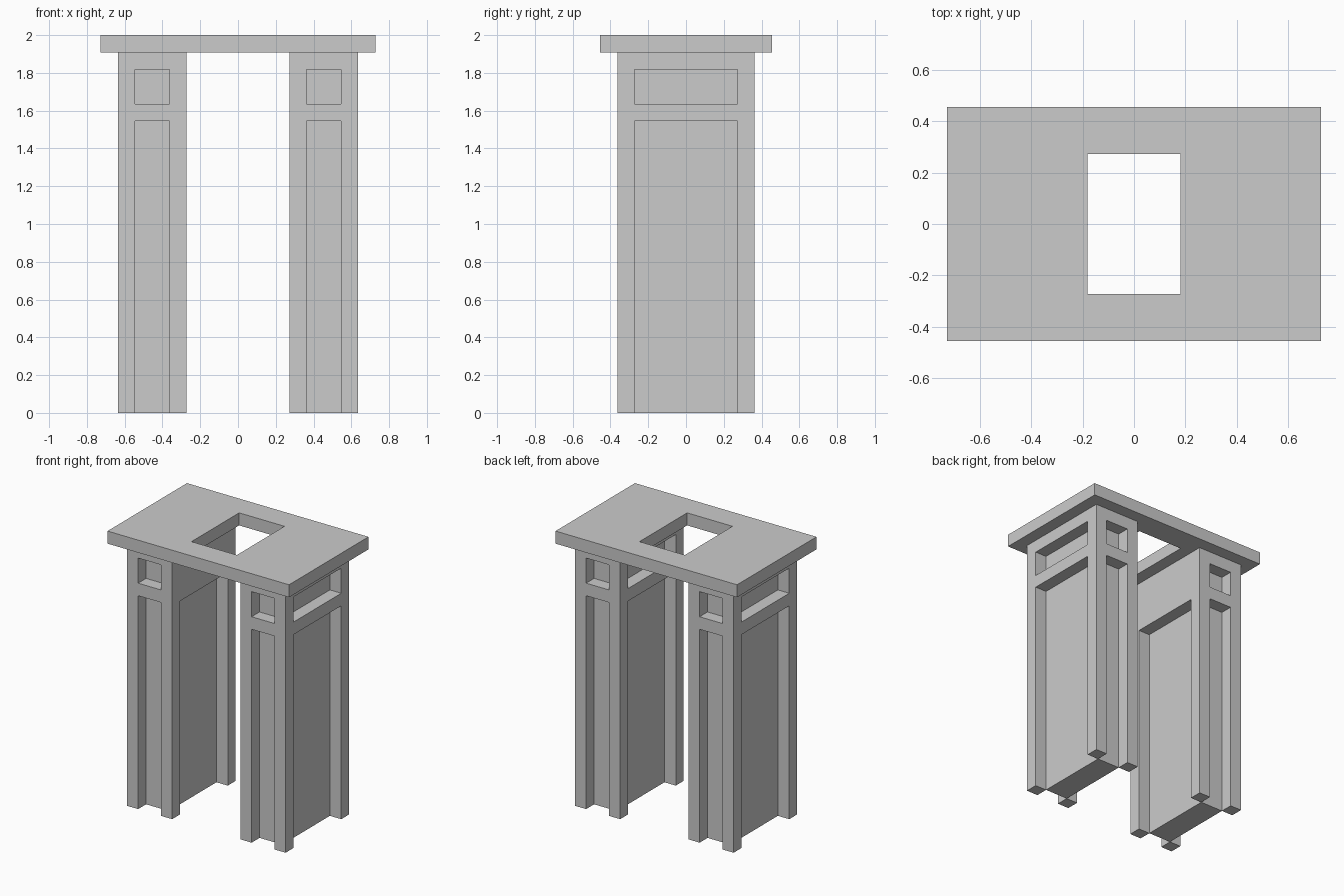
import bpy, bmesh, math
from itertools import product

if "Cube" in bpy.data.objects:
    bpy.data.objects.remove(bpy.data.objects["Cube"])

U = 1 / 11  # design module: the model is 22 modules tall


def cell_solid(name, cuts, is_open):
    """Outer skin of a block divided at the given cuts, leaving open cells empty."""
    size = [len(c) - 1 for c in cuts]

    def filled(cell):
        return all(0 <= i < n for i, n in zip(cell, size)) and not is_open(*cell)

    bm = bmesh.new()
    verts = {}

    def vert(idx):
        if idx not in verts:
            verts[idx] = bm.verts.new([cuts[a][idx[a]] * U for a in range(3)])
        return verts[idx]

    for cell in product(*map(range, size)):
        if not filled(cell):
            continue
        for axis, side in product(range(3), (0, 1)):
            neighbour = list(cell)
            neighbour[axis] += 1 if side else -1
            if filled(neighbour):
                continue
            b, c = (axis + 1) % 3, (axis + 2) % 3
            ring = []
            for db, dc in ((0, 0), (1, 0), (1, 1), (0, 1)):
                p = list(cell)
                p[axis] += side
                p[b] += db
                p[c] += dc
                ring.append(vert(tuple(p)))
            bm.faces.new(ring if side else ring[::-1])
    # merge coplanar faces into clean flat panels
    bmesh.ops.dissolve_limit(bm, angle_limit=math.radians(1),
                             verts=bm.verts[:], edges=bm.edges[:])
    mesh = bpy.data.meshes.new(name)
    bm.to_mesh(mesh)
    bm.free()
    obj = bpy.data.objects.new(name, mesh)
    bpy.context.collection.objects.link(obj)
    return obj


def panel_recess(ix, iy, iz):
    """Middle of each side is recessed in the tall and the small panel rows."""
    on_side = (ix == 1) != (iy == 1)
    return on_side and iz in (0, 2)


def left_recess(ix, iy, iz):
    """The left pillar has no small panel on its inner face."""
    return panel_recess(ix, iy, iz) and not (ix == 2 and iz == 2)


# panelled pillars
depth, rows = [-4, -3, 3, 4], [0, 17, 18, 20, 21]
cell_solid("right_pillar", ([3, 4, 6, 7], depth, rows), panel_recess)
cell_solid("left_pillar", ([-7, -6, -4, -3], depth, rows), left_recess)

# top slab with rectangular opening
cell_solid("top_slab", ([-8, -2, 2, 8], [-5, -3, 3, 5], [21, 22]),
           lambda ix, iy, iz: ix == 1 and iy == 1)
